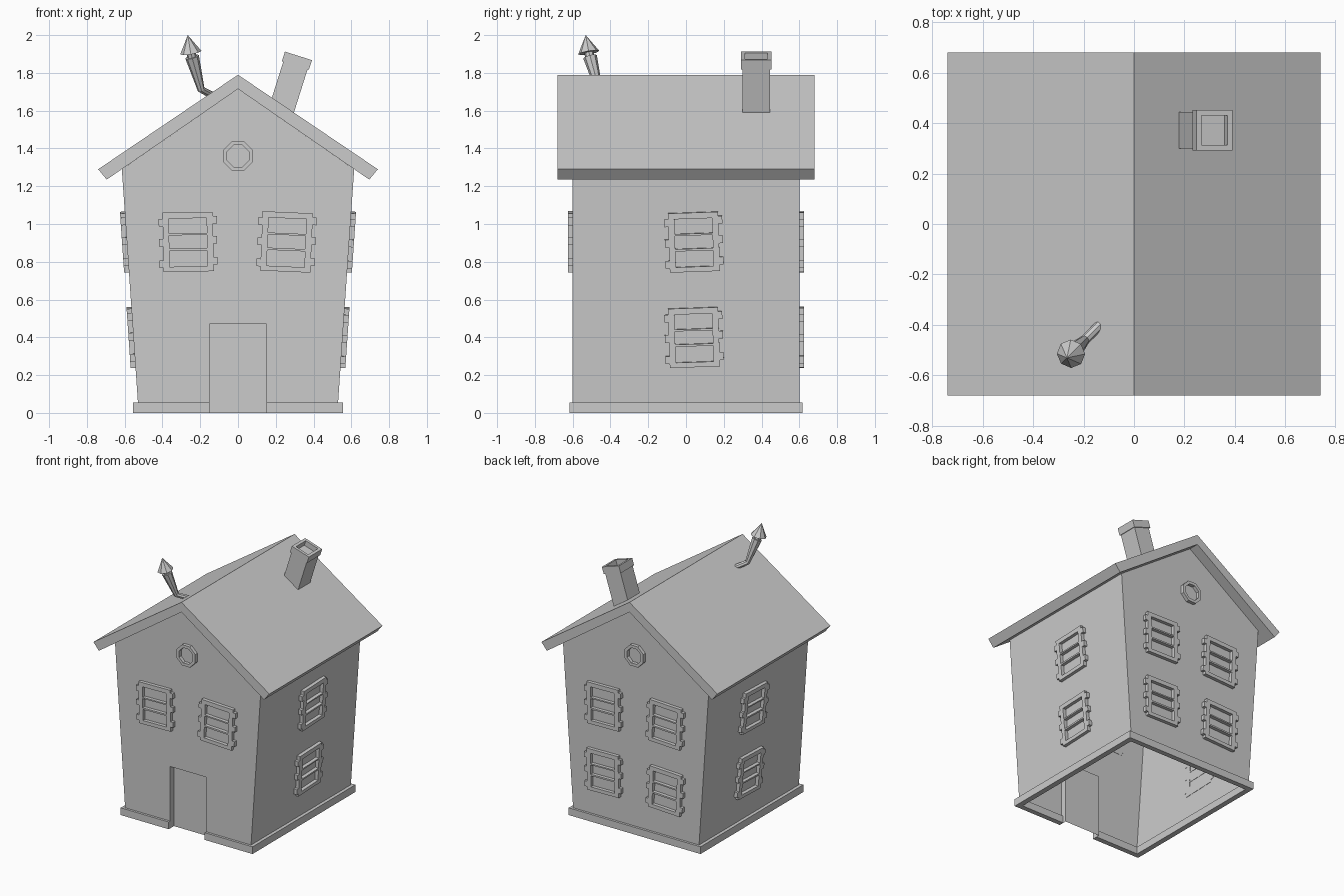
import bpy, bmesh, math
from mathutils import Matrix, Vector

if "Cube" in bpy.data.objects:
    bpy.data.objects.remove(bpy.data.objects["Cube"])


def add_object(name, mesh, matrix=Matrix()):
    obj = bpy.data.objects.new(name, mesh)
    obj.matrix_world = matrix
    bpy.context.scene.collection.objects.link(obj)
    return obj


def mesh_from_bmesh(name, bm):
    bmesh.ops.recalc_face_normals(bm, faces=bm.faces)
    mesh = bpy.data.meshes.new(name)
    bm.to_mesh(mesh)
    bm.free()
    return mesh


def curve_mesh(name, curve):
    temp = bpy.data.objects.new(name, curve)
    bpy.context.scene.collection.objects.link(temp)
    dg = bpy.context.evaluated_depsgraph_get()
    mesh = bpy.data.meshes.new_from_object(temp.evaluated_get(dg))
    bpy.data.objects.remove(temp)
    bm = bmesh.new()
    bm.from_mesh(mesh)
    bmesh.ops.remove_doubles(bm, verts=bm.verts, dist=1e-5)
    for f in bm.faces:
        f.smooth = False
    return mesh_from_bmesh(name, bm)


def plate(name, loops, depth):
    """Flat plate in local xy with holes, thickness along z."""
    cu = bpy.data.curves.new(name, 'CURVE')
    cu.dimensions = '2D'
    cu.fill_mode = 'BOTH'
    cu.extrude = depth / 2
    for pts in loops:
        sp = cu.splines.new('POLY')
        sp.points.add(len(pts) - 1)
        for p, (x, y) in zip(sp.points, pts):
            p.co = (x, y, 0, 1)
        sp.use_cyclic_u = True
    return curve_mesh(name, cu)


def prism(name, profile, y0, y1):
    """Extrude an xz profile along y."""
    bm = bmesh.new()
    face = bm.faces.new([bm.verts.new((x, y0, z)) for x, z in profile])
    ext = bmesh.ops.extrude_face_region(bm, geom=[face], use_keep_orig=True)
    bmesh.ops.translate(bm, vec=(0, y1 - y0, 0),
                        verts=[v for v in ext['geom'] if isinstance(v, bmesh.types.BMVert)])
    return add_object(name, mesh_from_bmesh(name, bm))


# House walls: open-bottomed shell with a recessed door
D, SLOPE = 0.6, 0.0686
bm = bmesh.new()
outline = [(0.526, 0), (0.615, 1.29), (0, 1.715), (-0.615, 1.29), (-0.526, 0)]
door = [(-0.15, 0), (-0.15, 0.47), (0.15, 0.47), (0.15, 0)]
fr = [bm.verts.new((x, -D, z)) for x, z in outline]
bk = [bm.verts.new((x, D, z)) for x, z in outline]
do = [bm.verts.new((x, -D, z)) for x, z in door]
di = [bm.verts.new((x, -D + 0.045, z)) for x, z in door]
bm.faces.new(fr + do)
bm.faces.new(bk[::-1])
for i in (0, 3):
    bm.faces.new((fr[i], bk[i], bk[i + 1], fr[i + 1]))
for i in range(3):
    bm.faces.new((do[i], do[i + 1], di[i + 1], di[i]))
bm.faces.new(di)
add_object("walls", mesh_from_bmesh("walls", bm))

# Roof slab
prism("roof", [(0, 1.79), (0.74, 1.29), (0.695, 1.235), (0, 1.715),
               (-0.695, 1.235), (-0.74, 1.29)], -0.68, 0.68)

# Plinth strip, interrupted by the door
ox, oy, ix, iy = 0.555, 0.618, 0.515, 0.58
strip = [(0.15, -oy), (ox, -oy), (ox, oy), (-ox, oy), (-ox, -oy), (-0.15, -oy),
         (-0.15, -iy), (-ix, -iy), (-ix, iy), (ix, iy), (ix, -iy), (0.15, -iy)]
add_object("plinth", plate("plinth", [strip], 0.055), Matrix.Translation((0, 0, 0.0275)))

# Window frame with stepped sides and three panes
T = 0.028
W, H, EAR = 0.133, 0.157, 0.021


def side(sign, centres):
    pts = [(sign * W, -H)]
    for c in centres:
        for dx, dz in ((0, -0.02), (EAR, -0.02), (EAR, 0.02), (0, 0.02)):
            pts.append((sign * (W + dx), c + dz))
    return pts + [(sign * W, H)]


frame = side(1, (-0.102, 0.01, 0.115)) + side(-1, (-0.115, -0.002, 0.105))[::-1]
panes = [[(-0.1, a), (0.1, a), (0.1, b), (-0.1, b)]
         for a, b in ((-0.13, -0.046), (-0.034, 0.036), (0.046, 0.125))]
window_mesh = plate("window_frame", [frame] + panes, T)

# Round attic window ring
octs = [[(r * math.cos(math.radians(22.5 + 45 * i)), r * math.sin(math.radians(22.5 + 45 * i)))
         for i in range(8)] for r in (0.085, 0.062)]
round_mesh = plate("round_window", octs, T)


def mount(name, mesh, pos, right, up, tilt=0):
    right, up = Vector(right), Vector(up).normalized()
    out = right.cross(up)
    rot = Matrix((right, up, out)).transposed().to_4x4()
    add_object(name, mesh, Matrix.Translation(Vector(pos) + out * (T / 2 - 0.002))
               @ rot @ Matrix.Rotation(math.radians(tilt), 4, 'Z'))


# Windows on the gable ends and the leaning side walls
for wall, s in (("front", 1), ("back", -1)):
    mount(wall + "_round_window", round_mesh, (0, -s * D, 1.36), (s, 0, 0), (0, 0, 1))
    for z in ((0.905,) if s == 1 else (0.905, 0.4)):
        for x, tilt in ((-0.264, 1), (0.257, -2.5)):
            mount(wall + "_window", window_mesh, (s * x, -s * D, z), (s, 0, 0), (0, 0, 1), tilt)
for wall, s in (("right", 1), ("left", -1)):
    for z in (0.905, 0.4):
        mount(wall + "_window", window_mesh, (s * (0.526 + SLOPE * z), 0.042, z),
              (0, s, 0), (s * SLOPE, 0, 1), 2 * s)

# Leaning brick chimney: shaft and hollow cap
lean = Matrix.Translation((0.32, 0.372, 1.89)) @ Matrix.Rotation(math.radians(17.5), 4, 'Y')


def chimney_box(name, sx, sy, z0, z1, hollow=False):
    bm = bmesh.new()
    bmesh.ops.create_cube(bm, size=1, matrix=Matrix.Translation((0, 0, (z0 + z1) / 2))
                          @ Matrix.Diagonal((sx, sy, z1 - z0, 1)))
    if hollow:
        top = max(bm.faces, key=lambda f: f.calc_center_median().z)
        bmesh.ops.inset_region(bm, faces=[top], thickness=0.03)
        ext = bmesh.ops.extrude_discrete_faces(bm, faces=[top])
        bmesh.ops.translate(bm, vec=(0, 0, -0.04), verts=ext['faces'][0].verts)
    add_object(name, mesh_from_bmesh(name, bm), lean)


chimney_box("chimney_shaft", 0.135, 0.145, -0.33, -0.05)
chimney_box("chimney_cap", 0.15, 0.16, -0.053, 0, True)

# Bent stove pipe, flaring upwards
cu = bpy.data.curves.new("stove_pipe", 'CURVE')
cu.dimensions = '3D'
cu.bevel_depth = 1
cu.bevel_resolution = 2
cu.use_fill_caps = True
path = [(-0.135, -0.40, 1.68, 0.02), (-0.195, -0.46, 1.712, 0.02), (-0.243, -0.508, 1.885, 0.037)]
sp = cu.splines.new('POLY')
sp.points.add(len(path) - 1)
for p, (x, y, z, r) in zip(sp.points, path):
    p.co = (x, y, z, 1)
    p.radius = r
add_object("stove_pipe", curve_mesh("stove_pipe", cu))


# Neck and pointed cowl
def cone(name, a, b, r1, r2):
    a, b = Vector(a), Vector(b)
    bm = bmesh.new()
    bmesh.ops.create_cone(bm, cap_ends=True, segments=8, radius1=r1, radius2=r2, depth=(b - a).length)
    bmesh.ops.remove_doubles(bm, verts=bm.verts, dist=1e-5)
    add_object(name, mesh_from_bmesh(name, bm), Matrix.Translation((a + b) / 2)
               @ (b - a).to_track_quat('Z', 'Y').to_matrix().to_4x4())


cone("pipe_neck", (-0.241, -0.506, 1.875), (-0.25, -0.515, 1.912), 0.025, 0.025)
cone("pipe_cowl", (-0.25, -0.515, 1.907), (-0.266, -0.531, 2.0), 0.057, 0.0)
